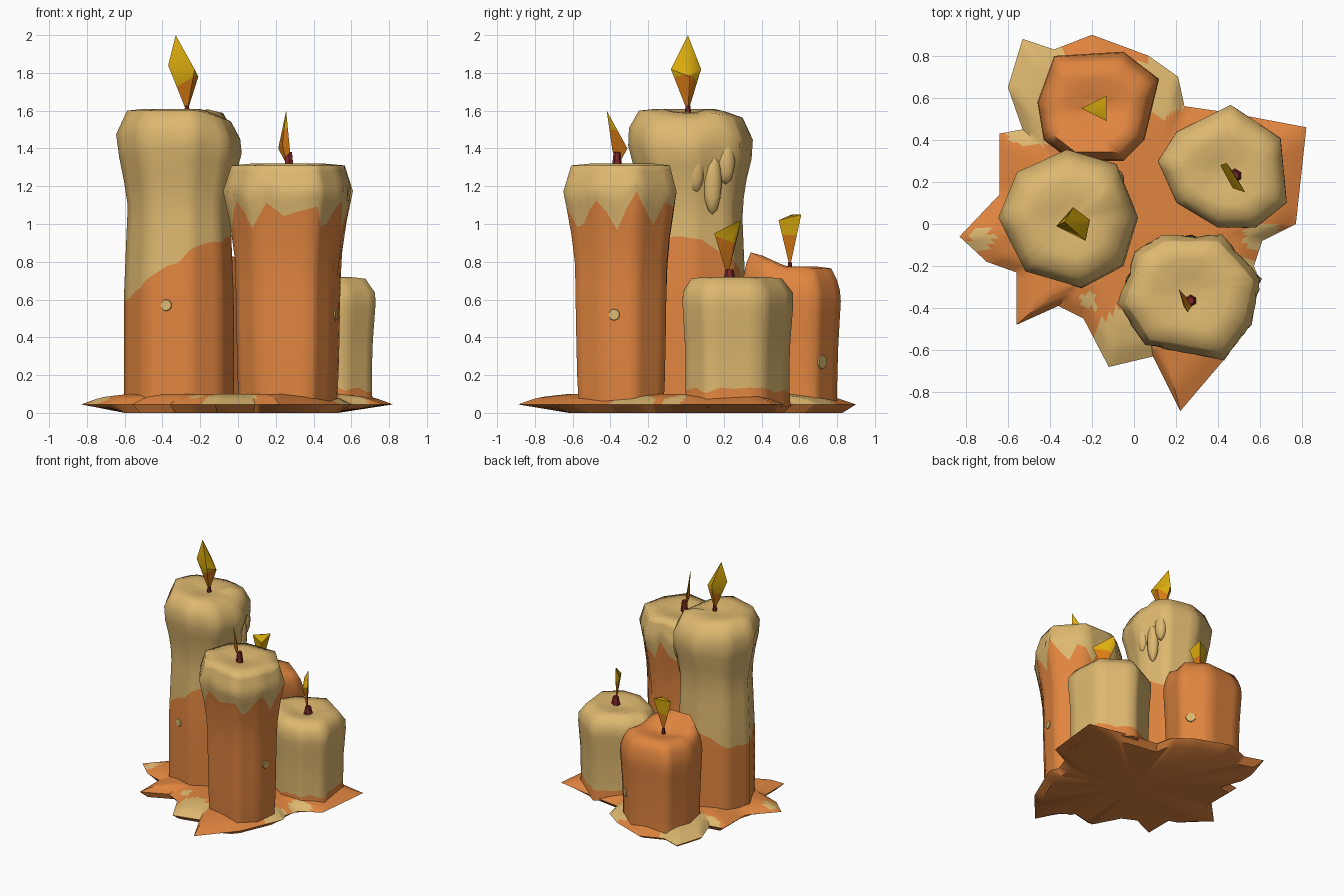
import bpy, bmesh, math, random
from mathutils import Vector

if "Cube" in bpy.data.objects:
    bpy.data.objects.remove(bpy.data.objects["Cube"])

random.seed(4)

def material(name, rgb):
    m = bpy.data.materials.new(name)
    m.diffuse_color = (*rgb, 1)
    m.use_nodes = True
    m.node_tree.nodes["Principled BSDF"].inputs["Base Color"].default_value = m.diffuse_color
    return m

ORANGE = material("orange wax", (0.75, 0.235, 0.05))
TAN = material("tan wax", (0.73, 0.48, 0.16))
YELLOW = material("flame yellow", (0.72, 0.42, 0.004))
EMBER = material("flame orange", (0.70, 0.20, 0.008))
WICK = material("wick red", (0.20, 0.02, 0.02))

def finish(bm, name, mats, angle):
    bmesh.ops.recalc_face_normals(bm, faces=bm.faces)
    me = bpy.data.meshes.new(name)
    bm.to_mesh(me)
    bm.free()
    for m in mats:
        me.materials.append(m)
    for p in me.polygons:
        p.use_smooth = True
    me.set_sharp_from_angle(angle=math.radians(angle))
    ob = bpy.data.objects.new(name, me)
    bpy.context.collection.objects.link(ob)
    return ob

def subdivide(pts, n):
    out = []
    for i, p in enumerate(pts):
        a, b = Vector(p), Vector(pts[(i + 1) % len(pts)])
        out += [a.lerp(b, k / n) for k in range(n)]
    return out

def lerp_profile(prof, z):
    for (z0, s0), (z1, s1) in zip(prof, prof[1:]):
        if z <= z1:
            return s0 + (s1 - s0) * max(0, (z - z0) / (z1 - z0))
    return prof[-1][1]

def bridge(bm, rings, mat_of):
    for i, (lo, hi) in enumerate(zip(rings, rings[1:])):
        n = len(lo)
        for k in range(n):
            f = bm.faces.new((lo[k], lo[(k + 1) % n], hi[(k + 1) % n], hi[k]))
            f.material_index = mat_of(i, f)

def fan(bm, ring, co, mat=0):
    c = bm.verts.new(co)
    for k in range(len(ring)):
        bm.faces.new((ring[k], ring[(k + 1) % len(ring)], c)).material_index = mat

# Candle: polygonal outline swept up a profile, colour split along a wavy height
def candle(name, outline, prof, mats, split, tilt=lambda x, y: 0):
    bm = bmesh.new()
    c = sum((Vector(p) for p in outline), Vector((0, 0))) / len(outline)
    cols = subdivide(outline, 4)
    top, N, M = prof[-1][0], 7, 8
    heights = []
    for p in cols:
        h = split(p, math.atan2(p.y - c.y, p.x - c.x))
        heights.append([0.03 + (h - 0.03) * i / N for i in range(N)] +
                       [h + (top - h) * i / M for i in range(M + 1)])
    def vert(p, s, z):
        q = c + (p - c) * s
        return bm.verts.new((q.x, q.y, z + tilt(q.x, q.y) * (z / top) ** 2))
    rings = [[vert(p, lerp_profile(prof, hs[i]), hs[i]) for p, hs in zip(cols, heights)]
             for i in range(N + M + 1)]
    # slightly dished top
    rings.append([vert(p, 0.55, top + 0.01) for p in cols])
    rings.append([vert(p, 0.25, top - 0.01) for p in cols])
    bridge(bm, rings, lambda i, f: 0 if i < N else 1)
    fan(bm, rings[-1], (c.x, c.y, top - 0.02), 1)
    fan(bm, rings[0], (c.x, c.y, 0.03))
    return finish(bm, name, mats, 75)

tall = candle("tall_candle",
    [(-.65, .03), (-.56, .25), (-.32, .36), (-.08, .29), (.02, .03), (-.05, -.2), (-.25, -.31), (-.52, -.23)],
    [(0, .87), (.6, .87), (1.1, .81), (1.3, .9), (1.43, 1), (1.53, .97), (1.6, .82)],
    (ORANGE, TAN),
    lambda p, a: .77 + .17 * math.cos(a + .3) + random.uniform(-.02, .02),
    lambda x, y: -.35 * max(0, x + .2) * (1 if y < .1 else .3) - .25 * max(0, y - .15))

front = candle("front_candle",
    [(.61, -.26), (.42, -.05), (.13, -.05), (0, -.13), (-.08, -.38), (.05, -.58), (.43, -.65), (.56, -.48)],
    [(0, .74), (.15, .77), (.4, .79), (.8, .81), (1.0, .89), (1.17, 1), (1.31, .87)],
    (ORANGE, TAN),
    lambda p, a: 1.06 + .08 * math.sin(9 * a) + random.uniform(-.04, .04))

candle("right_candle",
    [(.11, .3), (.2, .44), (.46, .57), (.7, .41), (.73, .1), (.58, -.02), (.4, -.02), (.2, .1)],
    [(0, .96), (.12, .93), (.35, .94), (.6, 1), (.66, .98), (.71, .82)],
    (ORANGE, TAN), lambda p, a: .12 + random.uniform(-.015, .015))

back = candle("back_candle",
    [(-.46, .58), (-.38, .8), (-.05, .82), (.12, .69), (.05, .4), (-.05, .3), (-.3, .3), (-.43, .4)],
    [(0, .93), (.15, .93), (.35, .95), (.6, 1), (.68, .97), (.765, .82)],
    (ORANGE, ORANGE), lambda p, a: .3, lambda x, y: .45 * max(0, .53 - y))

# Wax drips on the tall candle's right side
for i, (y, z, h) in enumerate([(.05, 1.3, .14), (.14, 1.22, .17), (.21, 1.33, .12)]):
    bm = bmesh.new()
    bmesh.ops.create_icosphere(bm, subdivisions=2, radius=1)
    for v in bm.verts:
        v.co = (-.045 - .25 * max(0, y - .05) + .04 * v.co.x, y + .05 * v.co.y, z + h * v.co.z)
    finish(bm, f"wax_drip_{i + 1}", [TAN], 60)

# Small wax spots stuck on the candle sides
bpy.context.view_layer.update()
for ob, o, d, r in ((tall, (-.38, -2, .57), (0, 1, 0), .032), (front, (2, -.38, .52), (-1, 0, 0), .032),
                    (back, (2, .72, .27), (-1, 0, 0), .04)):
    hit, loc, nor, _ = ob.ray_cast(Vector(o), Vector(d))
    if hit:
        bm = bmesh.new()
        bmesh.ops.create_cone(bm, cap_ends=True, segments=10, radius1=r, radius2=r * .9, depth=.008)
        rot = nor.to_track_quat('Z', 'Y')
        for v in bm.verts:
            v.co = loc + nor * .002 + rot @ v.co
        finish(bm, ob.name + "_spot", [TAN], 30)

# Flame: convex crystal through a few points, orange below a slanted cut
def flame(name, pts, cut):
    bm = bmesh.new()
    for p in pts:
        bm.verts.new(p)
    bmesh.ops.convex_hull(bm, input=bm.verts)
    bmesh.ops.bisect_plane(bm, geom=bm.verts[:] + bm.edges[:] + bm.faces[:],
                           plane_co=(0, 0, cut), plane_no=(-.6, 0, 1))
    for f in bm.faces:
        m = f.calc_center_median()
        f.material_index = 0 if m.z - .6 * m.x < cut else 1
    finish(bm, name, [EMBER, YELLOW], 45)

flame("tall_flame", [(-.27, .01, 1.59), (-.37, -.01, 1.84), (-.29, .08, 1.82), (-.21, .02, 1.78),
                     (-.23, -.08, 1.82), (-.33, .01, 2.0)], 1.92)
flame("front_flame", [(.26, -.36, 1.31), (.213, -.31, 1.4), (.275, -.39, 1.39), (.235, -.39, 1.42),
                      (.255, -.42, 1.6)], 1.35)
flame("right_flame", [(.48, .22, .72), (.41, .28, .96), (.47, .25, .93), (.53, .15, .95),
                      (.47, .17, .93), (.44, .29, 1.02)], .62)
flame("back_flame", [(-.18, .55, .77), (-.25, .55, 1.03), (-.13, .61, 1.05), (-.13, .49, 1.02),
                     (-.17, .56, 1.05)], 1.03)

# Wicks
for name, (x, y, z), r, h in (("tall", (-.27, .01, 1.56), .02, .07), ("front", (.27, -.365, 1.28), .03, .1),
                              ("right", (.48, .23, .69), .035, .07), ("back", (-.18, .55, .75), .015, .05)):
    bm = bmesh.new()
    bmesh.ops.create_cone(bm, cap_ends=True, segments=6, radius1=r, radius2=r * .6, depth=h)
    bmesh.ops.translate(bm, verts=bm.verts, vec=(x, y, z + h / 2))
    finish(bm, name + "_wick", [WICK], 30)

# Melted puddle with a jagged rim and a smaller flat underside
rim = [(-.83, -.06), (-.64, .14), (-.64, .43), (-.53, .45), (-.6, .65), (-.53, .88), (-.38, .83),
       (-.2, .9), (.07, .8), (.21, .7), (.24, .56), (.45, .53), (.82, .46), (.77, 0), (.61, -.08),
       (.57, -.2), (.6, -.27), (.45, -.62), (.22, -.89), (.09, -.63), (-.12, -.68), (-.24, -.45),
       (-.36, -.39), (-.56, -.48), (-.56, -.23), (-.7, -.18)]
tan_zones = [(-.5, .72, .2), (-.5, .5, .13), (.13, .66, .15), (-.05, -.56, .15), (.6, -.05, .08),
             (-.22, -.37, .04), (-.72, -.07, .06), (.53, -.27, .1)]

def puddle_colour(i, f):
    m = f.calc_center_median()
    return int(i > 0 and any(math.hypot(m.x - x, m.y - y) < r for x, y, r in tan_zones))

bm = bmesh.new()
cols = subdivide(rim, 5)
under = [bm.verts.new((max(-.6, min(.53, p.x * .92)), max(-.62, p.y * .92), 0)) for p in cols]
rings = [under] + [[bm.verts.new((p.x * s, p.y * s, z)) for p in cols]
         for s, z in ((1, .045), (.95, .06), (.9, .075), (.85, .085), (.8, .09), (.75, .095), (.7, .1),
                      (.6, .1), (.4, .1))]
bridge(bm, rings, puddle_colour)
fan(bm, rings[0], (0, 0, 0))
fan(bm, rings[-1], (0, 0, .1))
finish(bm, "wax_puddle", [ORANGE, TAN], 40)
